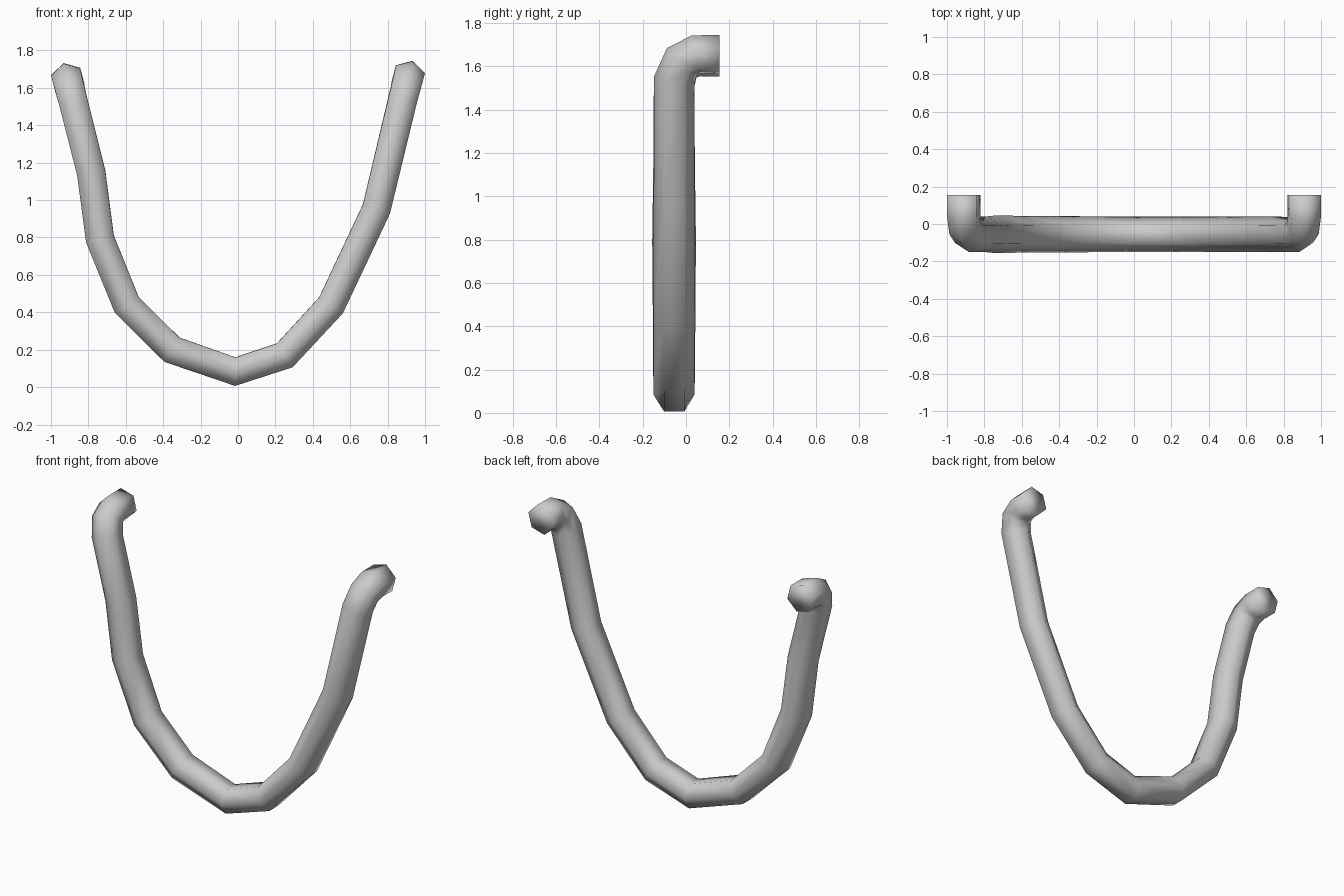
import bpy
import bmesh
from math import cos, sin, pi
from mathutils import Vector

cube = bpy.data.objects.get("Cube")
if cube:
    bpy.data.objects.remove(cube, do_unlink=True)

SIDES = 6
DEPTH_Y = -0.055

# Steel colour
steel = bpy.data.materials.new("grey_steel")
steel.use_nodes = True
colour = (0.6, 0.6, 0.6, 1)
steel.diffuse_color = colour
steel.node_tree.nodes["Principled BSDF"].inputs["Base Color"].default_value = colour


# Backward bend at the top of a leg: (x, y, z, width, depth), tip first
def bent_end(side, top):
    return [
        (side * 0.91, 0.155, top, 0.093, 0.093),
        (side * 0.91, 0.047, top, 0.093, 0.093),
        (side * 0.903, -0.02, top - 0.032, 0.091, 0.093),
        (side * 0.88, DEPTH_Y, top - 0.12, 0.089, 0.095),
    ]


# Centre line of the hanging loop (x, z, depth radius)
loop = [(-0.785, 1.147, 0.096), (-0.738, 0.792, 0.101), (-0.595, 0.44, 0.098),
        (-0.353, 0.2, 0.097), (-0.015, 0.083, 0.094), (0.25, 0.17, 0.094),
        (0.497, 0.437, 0.094), (0.74, 0.952, 0.094)]
path = bent_end(-1, 1.642)
path += [(x, DEPTH_Y, z, 0.088, d) for x, z, d in loop]
path += reversed(bent_end(1, 1.655))
points = [Vector(p[:3]) for p in path]

# Sweep a hexagon along the centre line
bm = bmesh.new()
rings = []
previous = None
up = (points[3] - Vector((-0.785, DEPTH_Y, 1.147))).normalized()
for i, p in enumerate(points):
    before = (p - points[i - 1]).normalized() if i else Vector()
    after = (points[i + 1] - p).normalized() if i + 1 < len(points) else Vector()
    tangent = (before + after).normalized()
    if previous:
        up = previous.rotation_difference(tangent) @ up
    up = (up - tangent * up.dot(tangent)).normalized()
    across = tangent.cross(up)
    previous = tangent
    width, depth = path[i][3:]
    rings.append([bm.verts.new(p + up * depth * cos(2 * pi * k / SIDES)
                               + across * width * sin(2 * pi * k / SIDES))
                  for k in range(SIDES)])

for a, b in zip(rings, rings[1:]):
    for k in range(SIDES):
        n = (k + 1) % SIDES
        bm.faces.new((a[k], a[n], b[n], b[k]))

# Closed tips
bm.faces.new(rings[0][::-1])
bm.faces.new(rings[-1])
bmesh.ops.recalc_face_normals(bm, faces=bm.faces[:])
for f in bm.faces:
    f.smooth = True

mesh = bpy.data.meshes.new("curved_handle")
bm.to_mesh(mesh)
bm.free()
mesh.materials.append(steel)
handle = bpy.data.objects.new("curved_handle", mesh)
bpy.context.collection.objects.link(handle)
